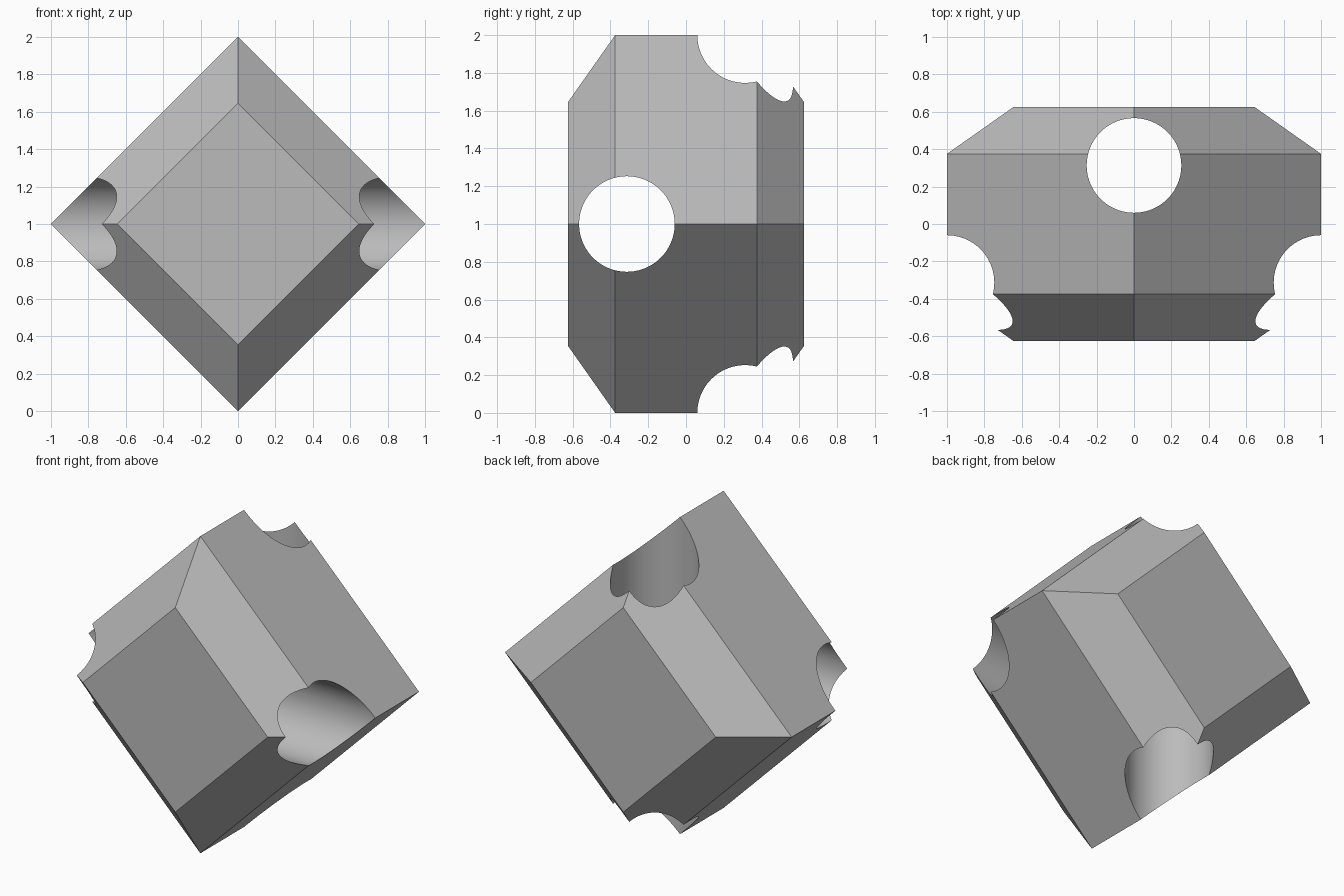
import bpy, bmesh
from math import pi, radians

if "Cube" in bpy.data.objects:
    bpy.data.objects.remove(bpy.data.objects["Cube"])

grey = bpy.data.materials.new("plain grey")
grey.use_nodes = True
grey.diffuse_color = (0.5, 0.5, 0.5, 1)
grey.node_tree.nodes["Principled BSDF"].inputs["Base Color"].default_value = (0.5, 0.5, 0.5, 1)

# Diamond block: (depth, half diagonal) of each ring, giving chamfered front and back
rings = [(-0.625, 0.645), (-0.375, 1), (0.375, 1), (0.625, 0.645)]
bm = bmesh.new()
loops = [[bm.verts.new((x * r, y, 1 + z * r))
          for x, z in ((1, 0), (0, 1), (-1, 0), (0, -1))] for y, r in rings]
bm.faces.new(loops[0])
bm.faces.new(loops[-1])
for a, b in zip(loops, loops[1:]):
    for i in range(4):
        j = (i + 1) % 4
        bm.faces.new((a[i], a[j], b[j], b[i]))
bmesh.ops.recalc_face_normals(bm, faces=bm.faces)
mesh = bpy.data.meshes.new("drilled_block")
bm.to_mesh(mesh)
bm.free()
mesh.materials.append(grey)
block = bpy.data.objects.new("drilled_block", mesh)
bpy.context.collection.objects.link(block)


# Round through-holes, one sideways near the front, one upright near the back
def drill(name, y, rotation):
    bpy.ops.mesh.primitive_cylinder_add(vertices=96, radius=0.253, depth=3,
                                        location=(0, y, 1), rotation=rotation)
    cutter = bpy.context.object
    cutter.name = name
    cutter.data.materials.append(grey)
    cutter.hide_render = True
    mod = block.modifiers.new(name, "BOOLEAN")
    mod.operation = "DIFFERENCE"
    mod.solver = "EXACT"
    mod.object = cutter
    bpy.ops.object.select_all(action="DESELECT")
    block.select_set(True)
    bpy.context.view_layer.objects.active = block
    bpy.ops.object.modifier_apply(modifier=name)
    bpy.data.objects.remove(cutter)


drill("side_hole", -0.313, (0, pi / 2, 0))
drill("upright_hole", 0.313, (0, 0, 0))
bpy.ops.object.shade_smooth_by_angle(angle=radians(20))
